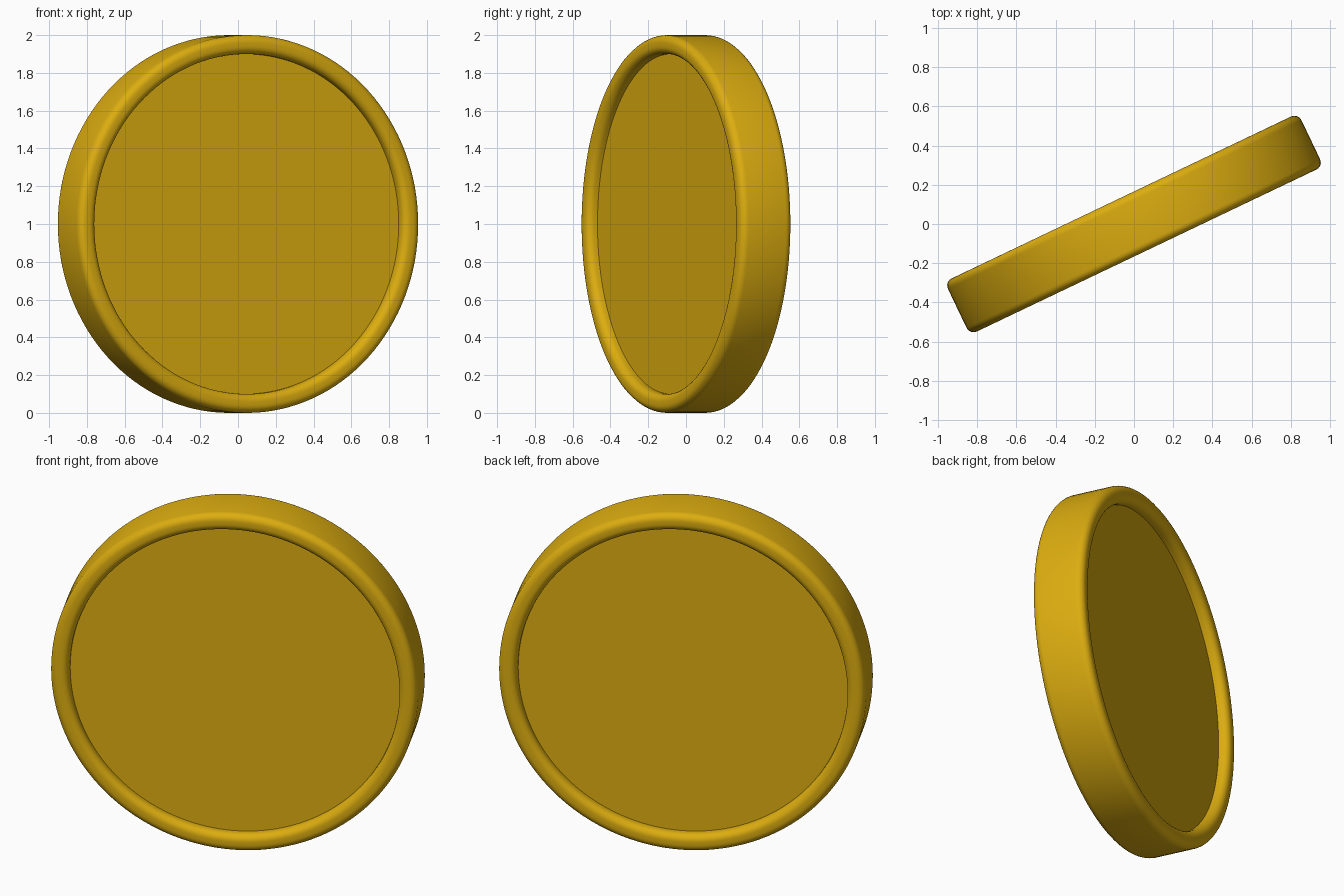
import bpy, bmesh, math
from mathutils import Matrix, Vector

if "Cube" in bpy.data.objects:
    bpy.data.objects.remove(bpy.data.objects["Cube"])

R, HALF, RIM_IN, FLOOR, BEVEL = 1.0, 0.15, 0.90, 0.09, 0.04
SEGMENTS, STEPS = 128, 6
YAW = math.radians(25.5)


def arc(cr, ch, start, end):
    """Rounded rim corner as (radius, height) points."""
    return [(cr + BEVEL * math.cos(a), ch + BEVEL * math.sin(a))
            for a in (math.radians(start + (end - start) * i / STEPS)
                      for i in range(STEPS + 1))]


# Half profile: recessed floor edge, inner rim corner, outer rim corner
upper = [(RIM_IN, FLOOR)]
upper += arc(RIM_IN + BEVEL, HALF - BEVEL, 180, 90)
upper += arc(R - BEVEL, HALF - BEVEL, 90, 0)
profile = upper + [(r, -h) for r, h in reversed(upper)]

# Lathe the profile and cap both recessed faces
bm = bmesh.new()
rings = []
for r, h in profile:
    rings.append([bm.verts.new((r * math.cos(t), r * math.sin(t), h))
                  for t in (2 * math.pi * i / SEGMENTS for i in range(SEGMENTS))])
for a, b in zip(rings, rings[1:]):
    for i in range(SEGMENTS):
        j = (i + 1) % SEGMENTS
        bm.faces.new((a[i], a[j], b[j], b[i]))
bm.faces.new(rings[0])
bm.faces.new(rings[-1])
bmesh.ops.recalc_face_normals(bm, faces=bm.faces[:])

# Stand the disc on edge and turn it
bm.transform(Matrix.Translation(Vector((0, 0, R))) @ Matrix.Rotation(YAW, 4, 'Z')
             @ Matrix.Rotation(math.pi / 2, 4, 'X'))
mesh = bpy.data.meshes.new("coin")
bm.to_mesh(mesh)
bm.free()

coin = bpy.data.objects.new("coin", mesh)
bpy.context.collection.objects.link(coin)
gold = bpy.data.materials.new("gold")
gold.diffuse_color = (0.72, 0.42, 0.005, 1)
gold.use_nodes = True
gold.node_tree.nodes["Principled BSDF"].inputs["Base Color"].default_value = gold.diffuse_color
mesh.materials.append(gold)

bpy.context.view_layer.objects.active = coin
coin.select_set(True)
bpy.ops.object.shade_smooth_by_angle(angle=math.radians(30))
